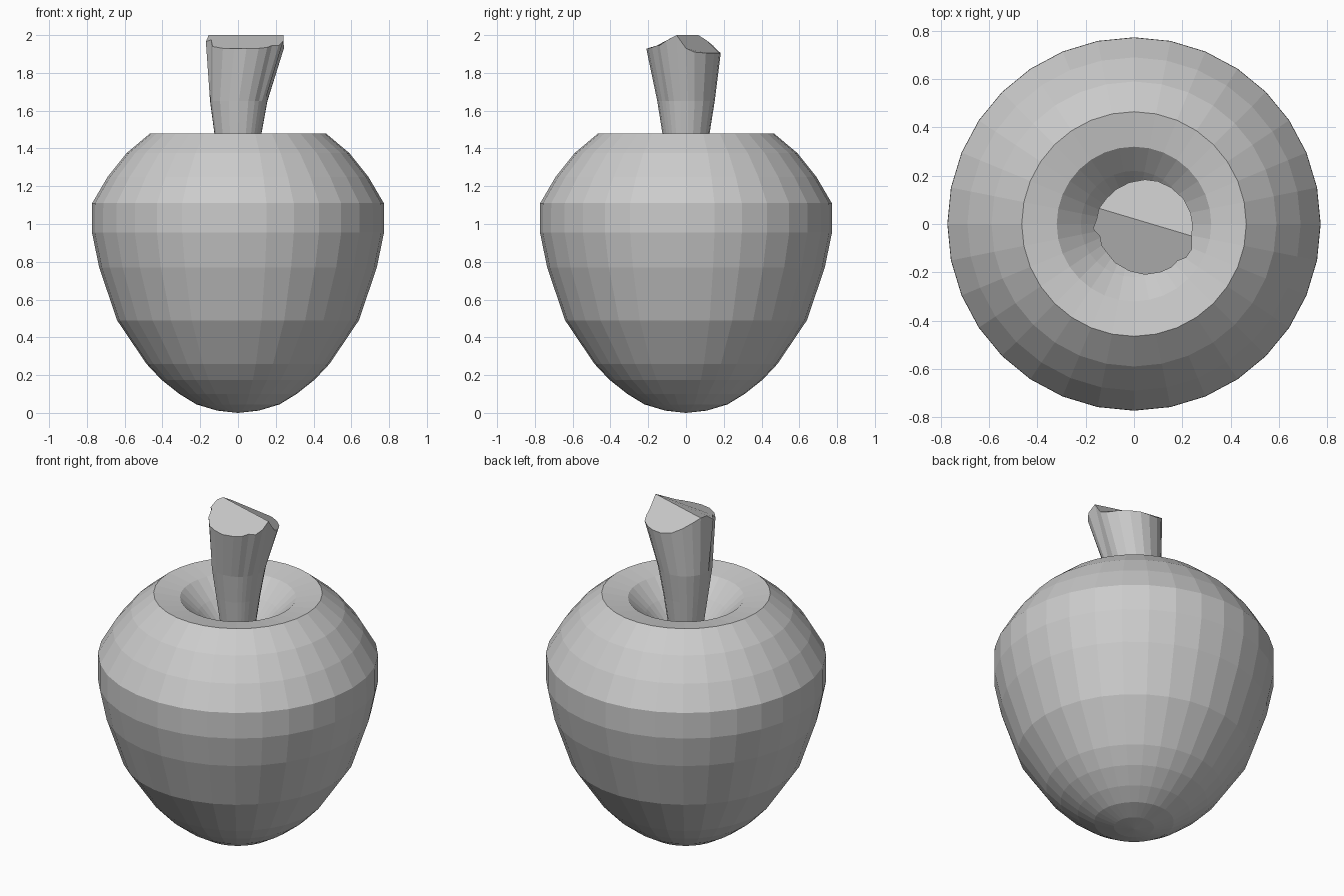
import bpy
import bmesh
from math import sin, cos, atan2, pi

if "Cube" in bpy.data.objects:
    bpy.data.objects.remove(bpy.data.objects["Cube"])


def finish(bm, name):
    bmesh.ops.recalc_face_normals(bm, faces=bm.faces)
    mesh = bpy.data.meshes.new(name)
    bm.to_mesh(mesh)
    bm.free()
    obj = bpy.data.objects.new(name, mesh)
    bpy.context.collection.objects.link(obj)
    return obj


def bridge(bm, lower, upper):
    n = len(lower)
    for i in range(n):
        j = (i + 1) % n
        bm.faces.new((lower[i], lower[j], upper[j], upper[i]))


# Fruit body: lathed profile (radius, height), with a sunken bowl on top
SIDES = 32
profile = [(0.11, 0.012), (0.22, 0.045), (0.31, 0.10), (0.405, 0.175),
           (0.485, 0.26), (0.64, 0.49), (0.735, 0.77), (0.773, 0.955),
           (0.772, 1.11), (0.69, 1.25), (0.59, 1.375), (0.465, 1.48),
           (0.32, 1.455), (0.22, 1.36), (0.12, 1.25)]
bm = bmesh.new()
rings = [[bm.verts.new((r * cos(2 * pi * i / SIDES), r * sin(2 * pi * i / SIDES), z))
          for i in range(SIDES)] for r, z in profile]
for a, b in zip(rings, rings[1:]):
    bridge(bm, a, b)
for ring, z in ((rings[0], 0.0), (rings[-1], 1.22)):
    tip = bm.verts.new((0, 0, z))
    for i in range(SIDES):
        bm.faces.new((ring[i], ring[(i + 1) % SIDES], tip))
finish(bm, "fruit_body")

# Stem: flared and leaning, with a broken rim split by a ridge
rim = [(0.24, -0.05, 2.0), (0.243, 0.0, 1.93), (0.235, 0.045, 1.91),
       (0.205, 0.105, 1.905), (0.155, 0.15, 1.905), (0.10, 0.177, 1.905),
       (0.045, 0.184, 1.905), (-0.02, 0.172, 1.915), (-0.075, 0.143, 1.945),
       (-0.115, 0.105, 1.975), (-0.145, 0.065, 2.0),
       (-0.155, 0.02, 2.0), (-0.17, -0.02, 1.965), (-0.142, -0.05, 1.975),
       (-0.135, -0.09, 1.94), (-0.08, -0.16, 1.93), (-0.02, -0.195, 1.93),
       (0.045, -0.21, 1.928), (0.11, -0.2, 1.93), (0.155, -0.18, 1.935),
       (0.18, -0.153, 1.945), (0.215, -0.14, 1.945), (0.24, -0.105, 1.97)]
RIDGE_END = 10
bm = bmesh.new()
angles = [atan2(y + 0.015, x - 0.045) for x, y, _ in rim]
levels = [(0.085, 1.2, 0.0), (0.125, 1.48, 0.0), (0.152, 1.65, 0.004)]
rings = [[bm.verts.new((cx + r * cos(a), r * sin(a), z)) for a in angles]
         for r, z, cx in levels]
rings.append([bm.verts.new(p) for p in rim])
for a, b in zip(rings, rings[1:]):
    bridge(bm, a, b)
bm.faces.new(rings[0][::-1])
# Two broken top faces meeting at the ridge
top = rings[-1]
bm.faces.new(top[:RIDGE_END + 1])
bm.faces.new(top[RIDGE_END:] + top[:1])
finish(bm, "stem")
